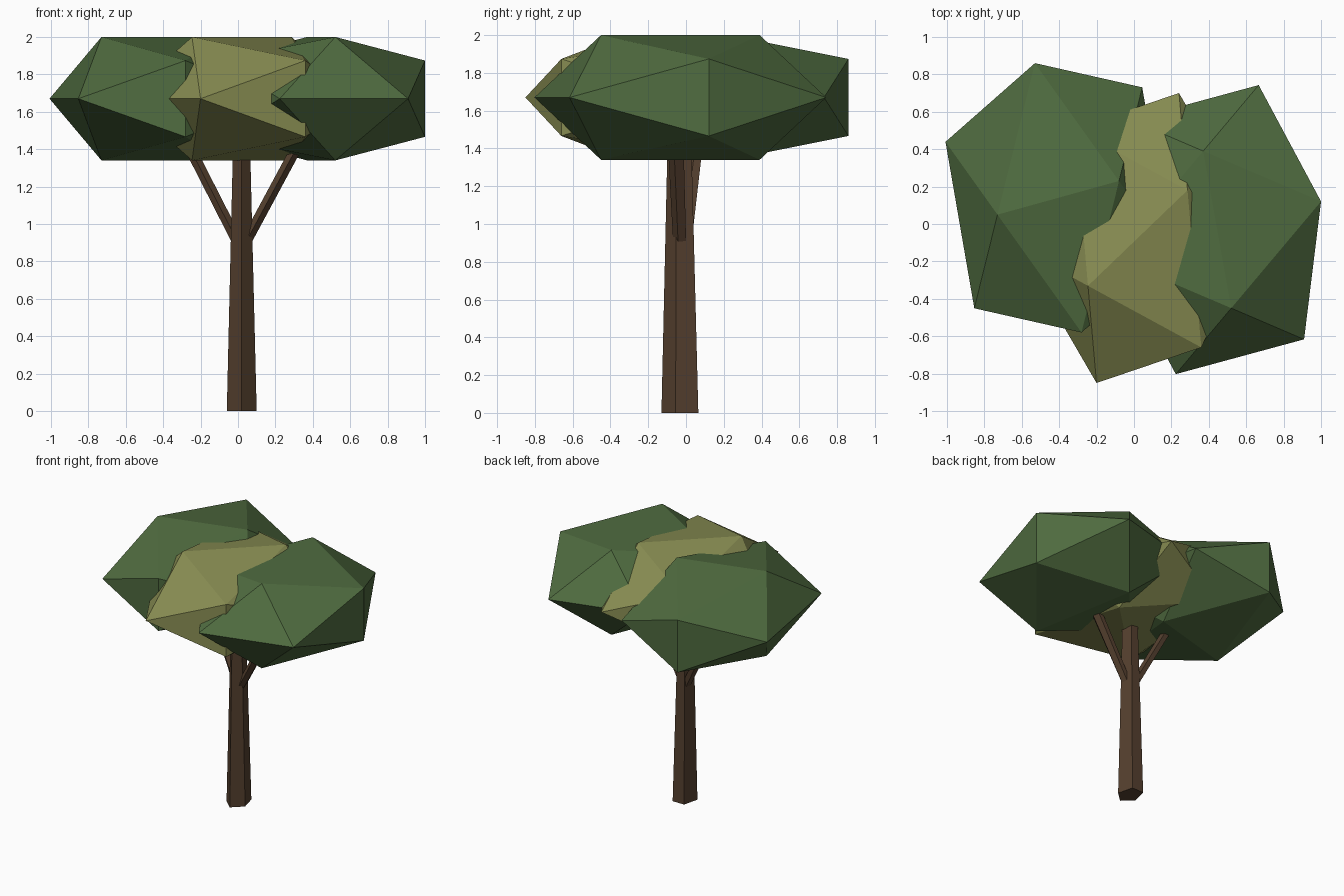
import bpy, bmesh, math
from mathutils import Vector

if "Cube" in bpy.data.objects:
    bpy.data.objects.remove(bpy.data.objects["Cube"])

PHI = (1 + math.sqrt(5)) / 2


def material(name, rgb):
    m = bpy.data.materials.new(name)
    m.diffuse_color = (*rgb, 1)
    m.use_nodes = True
    m.node_tree.nodes["Principled BSDF"].inputs["Base Color"].default_value = m.diffuse_color
    return m


LEAF = material("leaf_green", (0.080, 0.150, 0.051))
OLIVE = material("olive_leaf", (0.250, 0.270, 0.086))
BARK = material("bark_brown", (0.090, 0.051, 0.028))


def finish(name, bm, mat):
    bmesh.ops.recalc_face_normals(bm, faces=bm.faces[:])
    mesh = bpy.data.meshes.new(name)
    bm.to_mesh(mesh)
    bm.free()
    mesh.materials.append(mat)
    ob = bpy.data.objects.new(name, mesh)
    bpy.context.collection.objects.link(ob)
    return ob


def canopy(name, centre, a, b, mat):
    """Flattened icosahedron spanned by the horizontal axes a and b."""
    c = Vector((*centre, 1.67))
    a, b, up = Vector((*a, 0)), Vector((*b, 0)), Vector((0, 0, 0.33 / PHI))
    bm = bmesh.new()
    for s in (-1, 1):
        for t in (-PHI, PHI):
            for p, q, r in ((0, s, t), (s, t, 0), (t, 0, s)):
                bm.verts.new(c + a * p + b * q + up * r)
    bmesh.ops.convex_hull(bm, input=bm.verts[:])
    finish(name, bm, mat)


def limb(name, rings, mat=BARK):
    """Five-sided tapering limb from (centre, x radius, y radius) rings."""
    bm = bmesh.new()
    loops = []
    for (x, y, z), rx, ry in rings:
        angles = [-math.pi / 2 + i * math.tau / 5 for i in range(5)]
        loops.append([bm.verts.new((x + rx * math.cos(t), y + ry * math.sin(t), z))
                      for t in angles])
    for low, high in zip(loops, loops[1:]):
        for i in range(5):
            j = (i + 1) % 5
            bm.faces.new((low[i], low[j], high[j], high[i]))
    bm.faces.new(loops[0][::-1])
    bm.faces.new(loops[-1])
    finish(name, bm, mat)


# Leaf masses
canopy("left_canopy", (-0.405, 0.14), (-0.077, 0.445), (-0.325, -0.09), LEAF)
canopy("right_canopy", (0.445, -0.03), (0.343, 0.093), (0.075, -0.42), LEAF)
canopy("middle_canopy", (0.02, -0.075), (0.21, -0.3615), (-0.266, -0.2556), OLIVE)

# Trunk and two branches
limb("trunk", [((0.02, -0.022, 0), 0.084, 0.108),
               ((0.019, -0.028, 1.42), 0.048, 0.070)])
limb("left_branch", [((0.0, 0.0, 0.90), 0.034, 0.036),
                     ((-0.265, 0.06, 1.42), 0.034, 0.036)])
limb("right_branch", [((0.04, -0.03, 0.90), 0.034, 0.038),
                      ((0.32, -0.05, 1.42), 0.034, 0.046)])
